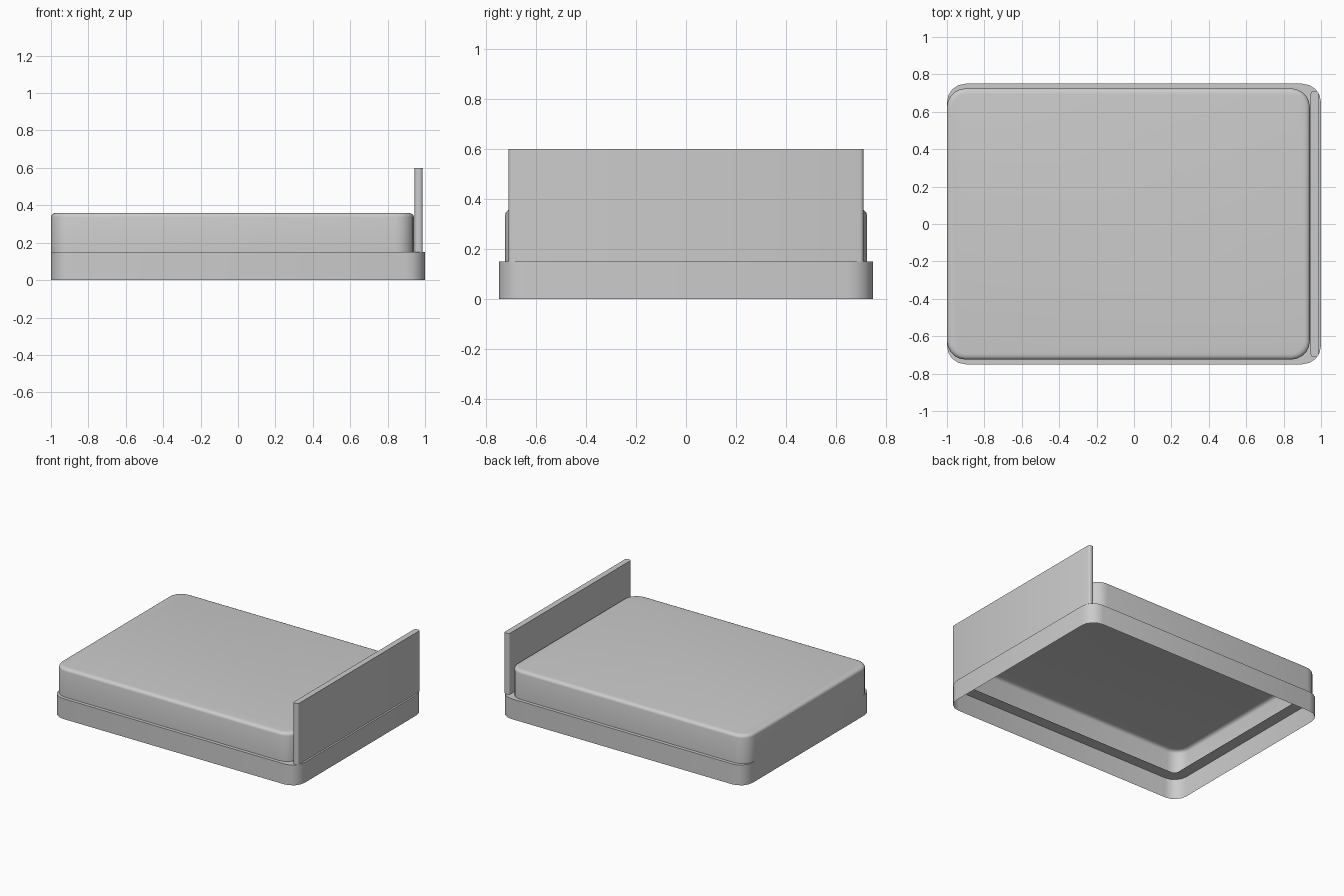
import bpy, bmesh, math

if "Cube" in bpy.data.objects:
    bpy.data.objects.remove(bpy.data.objects["Cube"])


def rounded_rect(x0, x1, y0, y1, r, segs):
    """Outline points of a rounded rectangle, counter-clockwise."""
    pts = []
    corners = [(x1 - r, y1 - r), (x0 + r, y1 - r), (x0 + r, y0 + r), (x1 - r, y0 + r)]
    for i, (cx, cy) in enumerate(corners):
        for k in range(segs + 1):
            a = math.pi / 2 * (i + k / segs)
            pts.append((cx + r * math.cos(a), cy + r * math.sin(a)))
    return pts


def make_shell(name, rect, layers, segs, cap):
    """Skin a stack of (z, inset, radius) outlines into an open-bottomed shell."""
    x0, x1, y0, y1 = rect
    bm = bmesh.new()
    rings = []
    for z, d, r in layers:
        outline = rounded_rect(x0 + d, x1 - d, y0 + d, y1 - d, r, segs)
        rings.append([bm.verts.new((x, y, z)) for x, y in outline])
    for low, high in zip(rings, rings[1:]):
        for i in range(len(low)):
            j = (i + 1) % len(low)
            bm.faces.new((low[i], low[j], high[j], high[i]))
    if cap:
        bm.faces.new(rings[-1])
    mesh = bpy.data.meshes.new(name)
    bm.to_mesh(mesh)
    bm.free()
    obj = bpy.data.objects.new(name, mesh)
    bpy.context.collection.objects.link(obj)
    bpy.ops.object.select_all(action='DESELECT')
    obj.select_set(True)
    bpy.context.view_layer.objects.active = obj
    bpy.ops.object.shade_smooth_by_angle(angle=math.radians(40))
    return obj


# Bed base: skirt wall with a narrow ledge around an open middle
make_shell("bed_base", (-1, 1, -0.75, 0.75),
           [(0, 0, 0.1), (0.15, 0, 0.1), (0.15, 0.085, 0.03)], 4, False)

# Mattress: open underneath, softened top edge
bevel_w, bevel_h, steps = 0.03, 0.022, 4
layers = [(0.15, 0, 0.1)]
for k in range(steps + 1):
    a = math.pi / 2 * k / steps
    d = bevel_w * (1 - math.cos(a))
    layers.append((0.36 - bevel_h + bevel_h * math.sin(a), d, 0.1 - d))
make_shell("mattress", (-1, 0.94, -0.725, 0.725), layers, 5, True)

# Headboard: thin upright panel with rounded side edges
make_shell("headboard", (0.945, 0.987, -0.712, 0.712),
           [(0.15, 0, 0.015), (0.6, 0, 0.015)], 3, True)
